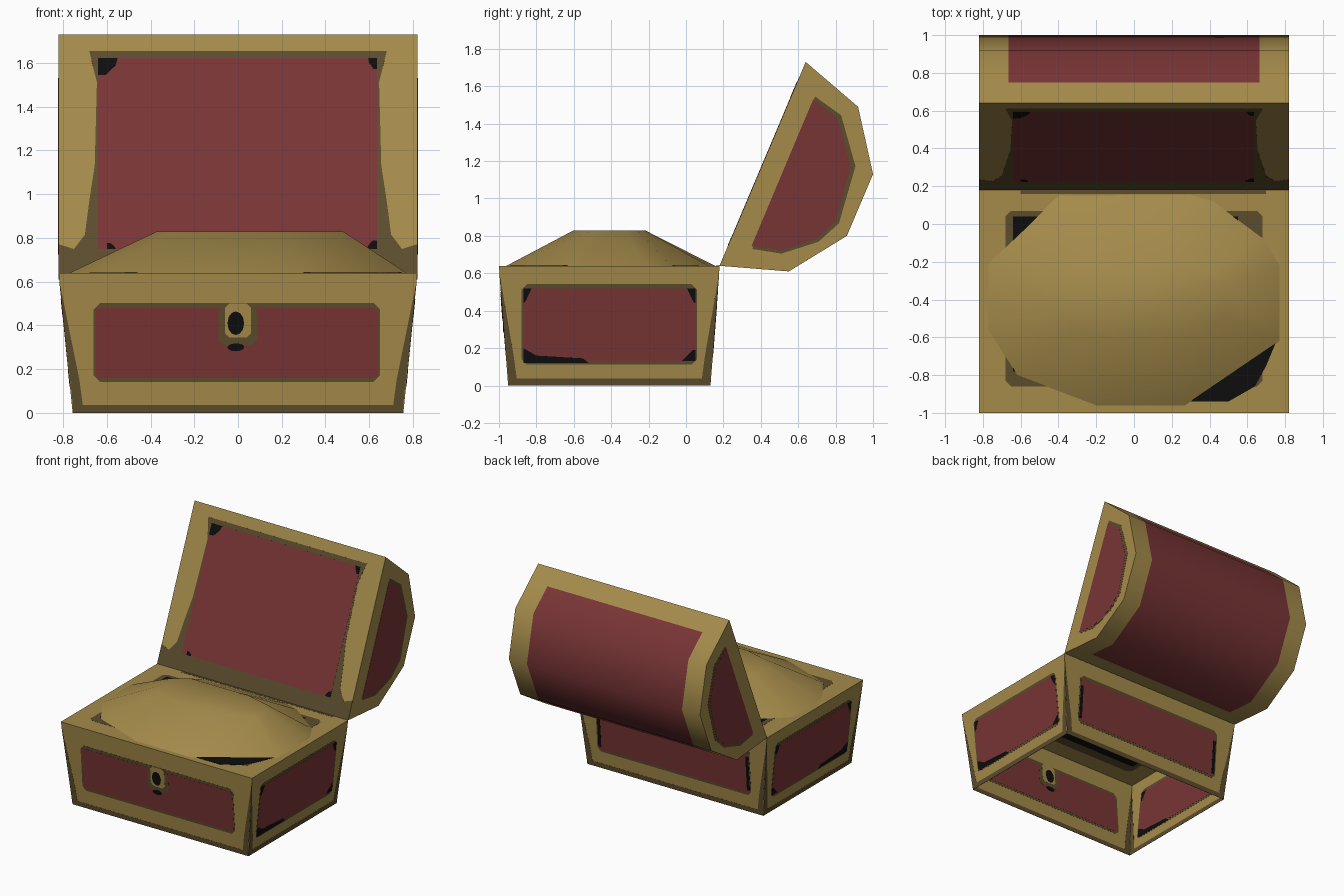
import bpy, bmesh, math
from mathutils import Vector

if "Cube" in bpy.data.objects:
    bpy.data.objects.remove(bpy.data.objects["Cube"])

COLOURS = {"gold": (.375, .258, .070), "red": (.190, .035, .036),
           "dark_brown": (.105, .072, .026), "black": (.004, .004, .004)}
MATS = {}
for n, c in COLOURS.items():
    MATS[n] = bpy.data.materials.new(n)
    MATS[n].diffuse_color = (*c, 1)


def finish(name, bm, mats, smooth=None):
    bmesh.ops.recalc_face_normals(bm, faces=bm.faces)
    me = bpy.data.meshes.new(name)
    bm.to_mesh(me)
    bm.free()
    ob = bpy.data.objects.new(name, me)
    bpy.context.collection.objects.link(ob)
    for m in mats:
        me.materials.append(MATS[m])
    if smooth:
        bpy.ops.object.select_all(action='DESELECT')
        ob.select_set(True)
        bpy.context.view_layer.objects.active = ob
        bpy.ops.object.shade_smooth_by_angle(angle=math.radians(smooth))
    return ob


def plate(name, surf, pts, mat, level):
    """Thin painted plate straddling a flat surface; higher level lies on top."""
    o = surf(0, 0)
    n = (surf(1, 0) - o).cross(surf(0, 1) - o).normalized() * level * .0009
    bm = bmesh.new()
    P = [surf(*p) for p in pts]
    a = [bm.verts.new(p + n) for p in P]
    b = [bm.verts.new(p - n) for p in P]
    bm.faces.new(a)
    bm.faces.new(b[::-1])
    for i in range(len(P)):
        j = (i + 1) % len(P)
        bm.faces.new((a[i], b[i], b[j], a[j]))
    return finish(name, bm, [mat])


def rect(x0, y0, x1, y1, c=.0):
    if not c:
        return [(x0, y0), (x1, y0), (x1, y1), (x0, y1)]
    return [(x0 + c, y0), (x1 - c, y0), (x1, y0 + c), (x1, y1 - c),
            (x1 - c, y1), (x0 + c, y1), (x0, y1 - c), (x0, y0 + c)]


def ellipse(cx, cy, rx, ry, n=12):
    return [(cx + rx * math.cos(i * math.tau / n), cy + ry * math.sin(i * math.tau / n)) for i in range(n)]


# Surfaces that carry painted plates
H = .64
front = lambda a, z: Vector((a, -.95 - .05 * z / H, z))
back = lambda a, z: Vector((a, .13 + .05 * z / H, z))
right = lambda a, z: Vector((.755 + .065 * z / H, a, z))
left = lambda a, z: Vector((-.755 - .065 * z / H, a, z))
rim = lambda a, b: Vector((a, b, H))
lining = lambda a, s: Vector((a, .18 + .46 * s, H + 1.09 * s))

# Chest body: tapered box, open underneath
bm = bmesh.new()
lo = [bm.verts.new(p) for p in ((-.755, -.95, 0), (.755, -.95, 0), (.755, .13, 0), (-.755, .13, 0))]
hi = [bm.verts.new(p) for p in ((-.82, -1, H), (.82, -1, H), (.82, .18, H), (-.82, .18, H))]
for i in range(4):
    j = (i + 1) % 4
    bm.faces.new((lo[i], lo[j], hi[j], hi[i]))
bm.faces.new(hi)
finish("chest_body", bm, ["gold"])

# Wall panels: brown outline, red field, brown base stripe and corner wedges
walls = [("front", front, (-.65, .16, .64, .48), (-.755, .755), .065),
         ("back", back, (-.65, .15, .65, .50), (-.755, .755), .065),
         ("right", right, (-.87, .13, .05, .52), (-.95, .13), .05),
         ("left", left, (-.87, .13, .05, .52), (-.95, .13), .05)]
for name, s, (x0, z0, x1, z1), (e0, e1), flare in walls:
    plate(name + "_panel_outline", s, rect(x0 - .01, z0 - .018, x1 + .01, z1 + .022, .03), "dark_brown", 1)
    plate(name + "_panel", s, rect(x0, z0, x1, z1, .01), "red", 2)
    plate(name + "_base_stripe", s, rect(e0, 0, e1, .037), "dark_brown", 1)
    for e, d in ((e0, 1), (e1, -1)):
        plate(name + "_corner_wedge", s, [(e, .037), (e + d * .045, .037), (e + d * .03, .15),
              (e - d * flare * .94, .60)], "dark_brown", 1)
    # worn black edges of the panels
    if name in ("right", "left"):
        plate(name + "_worn_edge", s, [(x0, z0 - .01), (-.52, z0 - .01), (-.55, .145), (-.8, .16), (x0, .2)], "black", 3)
        for x, d in ((x0, 1), (x1, -1)):
            plate(name + "_worn_corner", s, [(x, z1), (x + d * .045, z1), (x + d * .012, z1 - .07), (x, z1 - .08)], "black", 3)
        plate(name + "_worn_corner", s, [(x1, z0), (x1 - .07, z0), (x1 - .01, z0 + .06), (x1, z0 + .06)], "black", 3)
    elif name == "back":
        for x in (x0, x1 - .025):
            plate("back_worn_edge", s, rect(x, z0 + .02, x + .025, z1 - .06, .005), "black", 3)

# Lock on the front
plate("lock_outline", front, rect(-.09, .31, .09, .488, .025), "dark_brown", 3)
plate("lock_plate", front, rect(-.06, .345, .06, .50, .02), "gold", 4)
plate("keyhole", front, ellipse(-.01, .41, .038, .054), "black", 5)
plate("keyhole_slot", front, ellipse(-.01, .30, .038, .018), "black", 5)

# Painted opening on the top of the body
plate("opening_outline", rim, rect(-.68, -.86, .68, .07, .03), "dark_brown", 1)
plate("opening", rim, rect(-.64, -.78, .55, .04), "black", 2)
plate("opening_corner", rim, [(.3, -.94), (.5, -.94), (.64, -.86), (.7, -.75), (.75, -.63), (.5, -.7)], "black", 2)
plate("hinge_shadow", rim, rect(-.6, .16, .7, .178), "dark_brown", 1)

# Heap of gold
outer = [(.77, -.62), (.77, -.22), (.69, -.08), (.42, .12), (.3, .155), (-.4, .15),
         (-.77, -.21), (-.77, -.56), (-.62, -.80), (-.2, -.96), (.27, -.96)]
inner = [(.48, -.5), (.48, -.33), (.4, -.26), (.25, -.22), (.15, -.22), (-.25, -.22),
         (-.37, -.3), (-.37, -.46), (-.3, -.55), (-.1, -.6), (.2, -.6)]
bm = bmesh.new()
a = [bm.verts.new((x, y, H)) for x, y in outer]
b = [bm.verts.new((x, y, .83)) for x, y in inner]
for i in range(len(a)):
    j = (i + 1) % len(a)
    bm.faces.new((a[i], a[j], b[j], b[i]))
bm.faces.new(b)
finish("gold_heap", bm, ["gold"], 60)

# Lid: faceted half barrel; red field set by position along the arc and across
prof = [(.18, .64), (.64, 1.73), (.92, 1.49), (1.0, 1.13), (.86, .80), (.55, .61)]
mix = lambda p, q, t: (p[0] + (q[0] - p[0]) * t, p[1] + (q[1] - p[1]) * t)
ring = [prof[1], mix(prof[1], prof[2], .39), *prof[2:], mix(prof[5], prof[0], .65), prof[0]]
xs = [-.82, -.665, .665, .82]
bm = bmesh.new()
grid = [[bm.verts.new((x, y, z)) for y, z in ring] for x in xs]
for c in range(3):
    for r in range(len(ring) - 1):
        f = bm.faces.new((grid[c][r], grid[c + 1][r], grid[c + 1][r + 1], grid[c][r + 1]))
        f.material_index = int(c == 1 and 0 < r < len(ring) - 2)
bm.faces.new(grid[0])
bm.faces.new(grid[3])
bm.faces.new([g[0] for g in grid] + [g[-1] for g in grid[::-1]])
finish("lid", bm, ["gold", "red"], 45)

# Lid end panels
end = [(.35, .745), (.68, 1.53), (.81, 1.43), (.88, 1.17), (.80, .88), (.70, .785), (.52, .725)]
cy, cz = .62, 1.12
grown = [(cy + (y - cy) * 1.1, cz + (z - cz) * 1.05) for y, z in end]
grown[0], grown[1] = (.355, .73), (.69, 1.545)
for x, side in ((.82, "right"), (-.82, "left")):
    s = lambda y, z, x=x: Vector((x, y, z))
    plate("lid_%s_outline" % side, s, grown, "dark_brown", 1)
    plate("lid_%s_panel" % side, s, end, "red", 2)

# Lid lining
half = [(.82, .0), (.82, .12), (.75, .10), (.70, .16), (.68, .3), (.655, .45), (.645, .8), (.68, .93)]
plate("lining_outline", lining, half + [(-x, s) for x, s in half[::-1]], "dark_brown", 1)
plate("lining_panel", lining, rect(-.64, .10, .635, .90), "red", 2)
for x, s, dx, ds in ((-.64, .9, .09, -.07), (.635, .9, -.04, -.045), (-.6, .1, .04, .025), (.635, .1, -.045, .035)):
    plate("lining_worn_corner", lining, [(x, s), (x + dx, s), (x + dx * .9, s + ds * .4),
          (x + dx * .4, s + ds), (x, s + ds)], "black", 3)

for m in bpy.data.materials:
    if m.users and not m.is_grease_pencil:
        m.use_nodes = True
        m.node_tree.nodes["Principled BSDF"].inputs["Base Color"].default_value = m.diffuse_color
